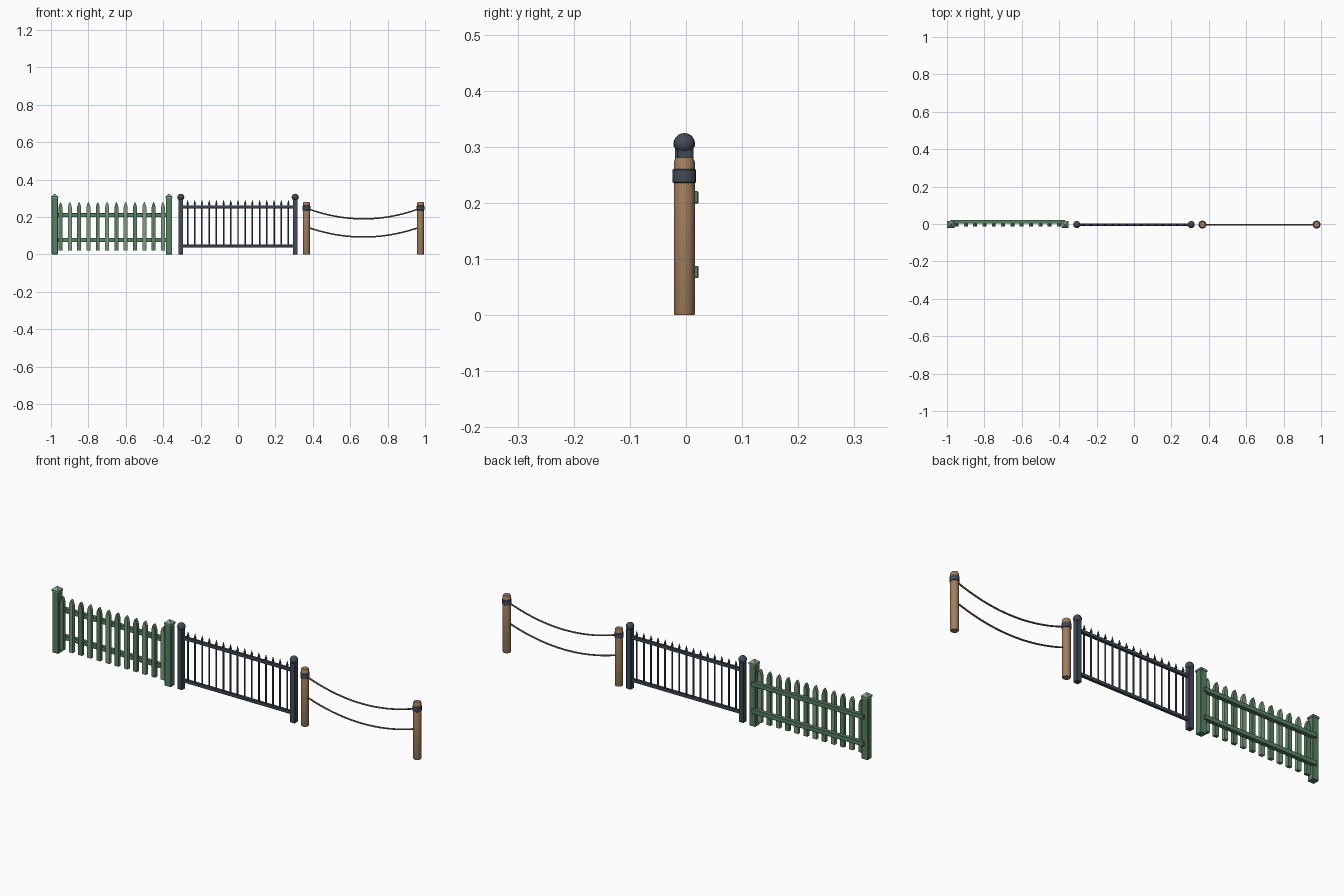
import bpy, bmesh, math
from mathutils import Vector

if "Cube" in bpy.data.objects:
    bpy.data.objects.remove(bpy.data.objects["Cube"])

YC = -0.003  # common centre line of all posts


def mat(name, rgb):
    m = bpy.data.materials.new(name)
    m.diffuse_color = (*rgb, 1)
    m.use_nodes = True
    m.node_tree.nodes["Principled BSDF"].inputs["Base Color"].default_value = m.diffuse_color
    return m


GREEN = mat("green_paint", (0.10, 0.22, 0.13))
PALE = mat("pale_green_paint", (0.20, 0.34, 0.20))
IRON = mat("iron", (0.055, 0.07, 0.095))
WOOD = mat("wood", (0.36, 0.21, 0.11))
ROPE = mat("rope", (0.20, 0.14, 0.09))


def finish(name, bm, material, smooth=False):
    bmesh.ops.recalc_face_normals(bm, faces=bm.faces)
    me = bpy.data.meshes.new(name)
    bm.to_mesh(me)
    bm.free()
    me.materials.append(material)
    ob = bpy.data.objects.new(name, me)
    bpy.context.collection.objects.link(ob)
    if smooth:
        bpy.ops.object.select_all(action='DESELECT')
        ob.select_set(True)
        bpy.context.view_layer.objects.active = ob
        bpy.ops.object.shade_smooth_by_angle(angle=math.radians(40))
    return ob


def box(name, x, y, z, material, bevel=0.0015):
    bm = bmesh.new()
    bmesh.ops.create_cube(bm, size=1)
    for v in bm.verts:
        for i, (a, b) in enumerate((x, y, z)):
            v.co[i] = (a + b) / 2 + v.co[i] * (b - a)
    if bevel:
        bmesh.ops.bevel(bm, geom=bm.edges[:], offset=bevel, segments=1, affect='EDGES')
    return finish(name, bm, material)


def lathe(name, x, y, profile, material, sides=16, turn=0.0, smooth=True):
    """Stack of rings (radius, z) around a vertical axis, capped at both ends."""
    bm = bmesh.new()
    rings = []
    for r, z in profile:
        if r == 0:
            rings.append([bm.verts.new((x, y, z))] * sides)
        else:
            rings.append([bm.verts.new((x + r * math.cos(turn + 2 * math.pi * i / sides),
                                        y + r * math.sin(turn + 2 * math.pi * i / sides), z))
                          for i in range(sides)])
    for a, b in zip(rings, rings[1:]):
        for i in range(sides):
            j = (i + 1) % sides
            bm.faces.new(list(dict.fromkeys((a[i], a[j], b[j], b[i]))))
    for ring in (rings[0], rings[-1]):
        if ring[0] is not ring[1]:
            bm.faces.new(ring)
    return finish(name, bm, material, smooth)


def picket(name, x, material):
    w = 0.0105
    outline = [(-w, 0.022), (w, 0.022), (w, 0.252), (w * 0.6, 0.269), (0, 0.281),
               (-w * 0.6, 0.269), (-w, 0.252)]
    bm = bmesh.new()
    f = bm.faces.new([bm.verts.new((x + a, -0.014, z)) for a, z in outline])
    ext = bmesh.ops.extrude_face_region(bm, geom=[f])
    for v in ext['geom']:
        if isinstance(v, bmesh.types.BMVert):
            v.co.y += 0.017
    return finish(name, bm, material)


# Picket fence: square posts with pyramid caps
S2 = math.sqrt(2)
for i, x in enumerate((-0.980, -0.369)):
    h = 0.0165
    box(f"picket_post_{i}", (x - h, x + h), (YC - h, YC + h), (0, 0.304), GREEN)
    lathe(f"picket_post_cap_{i}", x, YC,
          [(0.019 * S2, 0.301), (0.019 * S2, 0.309), (0, 0.325)],
          PALE, 4, math.pi / 4, False)

# Picket fence: two rails behind the pickets
for i, z in enumerate((0.077, 0.210)):
    box(f"picket_rail_{i}", (-0.980, -0.369), (0.002, 0.022), (z - 0.011, z + 0.011), GREEN)

# Picket fence: pointed pickets
for i in range(12):
    picket(f"picket_{i}", -0.949 + i * 0.0498, PALE if i % 2 else GREEN)

# Iron fence: square posts with ball finials
for i, x in enumerate((-0.306, 0.306)):
    h = 0.013
    box(f"iron_post_{i}", (x - h, x + h), (YC - h, YC + h), (0, 0.296), IRON)
    ball = [(0.019 * math.sin(math.pi * k / 10), 0.306 - 0.0185 * math.cos(math.pi * k / 10))
            for k in range(11)]
    ball[0], ball[-1] = (0, ball[0][1]), (0, ball[-1][1])
    lathe(f"iron_ball_{i}", x, YC, ball, IRON)

# Iron fence: rails
for i, z in enumerate((0.045, 0.254)):
    box(f"iron_rail_{i}", (-0.306, 0.306), (YC - 0.007, YC + 0.007), (z - 0.008, z + 0.008), IRON)

# Iron fence: bars with spear tips
for i in range(15):
    x = -0.2695 + i * 0.0385
    lathe(f"iron_bar_{i}", x, YC,
          [(0.004, 0.04), (0.004, 0.266), (0.0065, 0.268), (0, 0.293)], IRON, 8)

# Rope fence: round wooden posts with iron bands
for i, x in enumerate((0.366, 0.976)):
    lathe(f"rope_post_{i}", x, YC,
          [(0.0175, 0), (0.0188, 0.003), (0.0188, 0.273), (0.0155, 0.281)], WOOD)
    lathe(f"rope_post_band_{i}", x, YC,
          [(0.018, 0.235), (0.0212, 0.237), (0.0212, 0.259), (0.018, 0.261)], IRON)

# Rope fence: two sagging ropes
for k, (top, sag) in enumerate(((0.247, 0.057), (0.147, 0.054))):
    bm = bmesh.new()
    n, sides, r = 24, 8, 0.004
    prev = None
    for s in range(n + 1):
        t = 2 * s / n - 1
        c = Vector((0.671 + 0.305 * t, YC - 0.002, top - sag * (1 - t * t)))
        slope = Vector((0.305, 0, 2 * sag * t)).normalized()
        up = Vector((-slope.z, 0, slope.x))
        ring = [bm.verts.new(c + r * (math.cos(a) * up + math.sin(a) * Vector((0, 1, 0))))
                for a in (2 * math.pi * i / sides for i in range(sides))]
        if prev:
            for i in range(sides):
                j = (i + 1) % sides
                bm.faces.new((prev[i], prev[j], ring[j], ring[i]))
        if s in (0, n):
            bm.faces.new(ring)
        prev = ring
    finish(f"rope_{k}", bm, ROPE, True)
